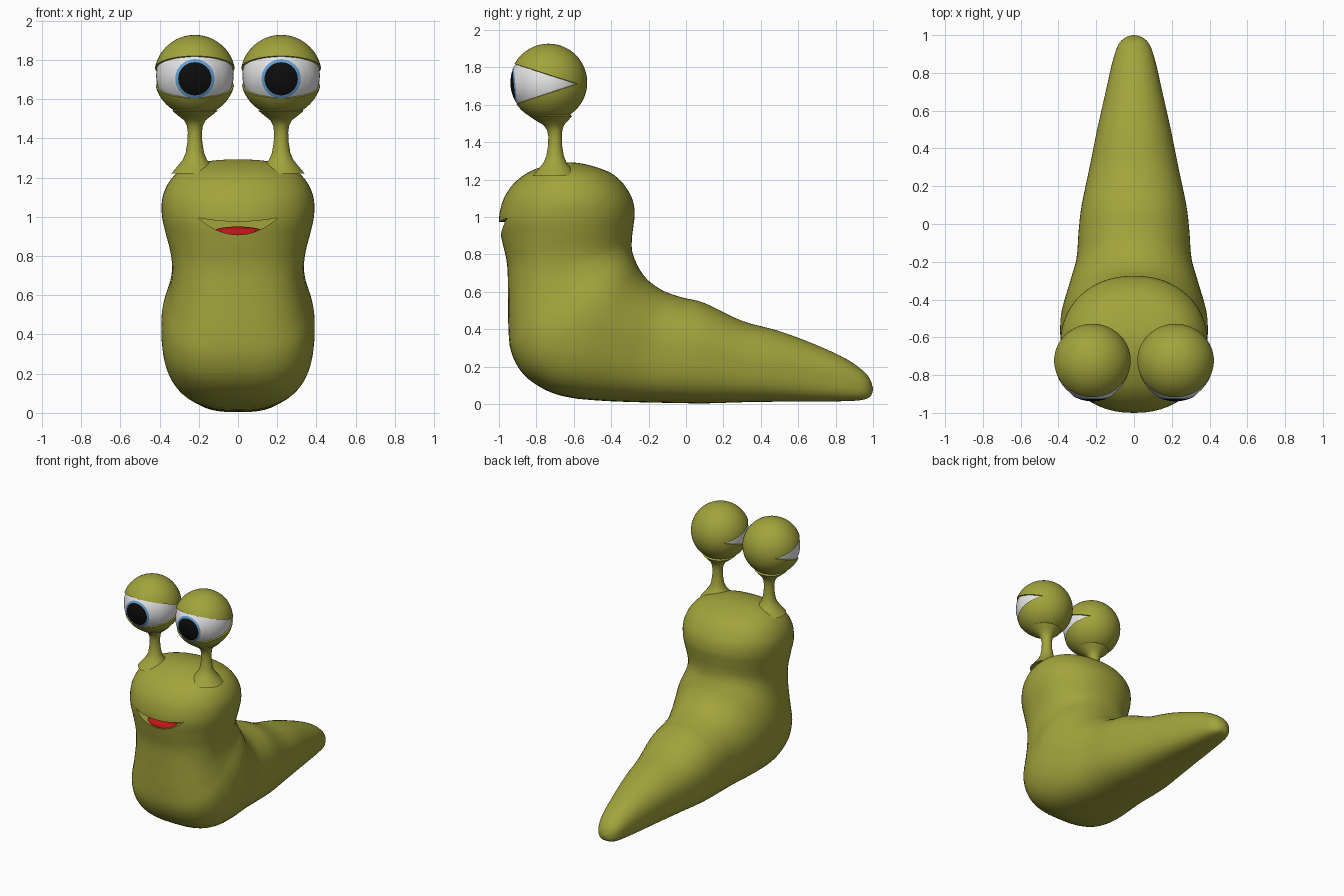
import bpy, bmesh, math
from mathutils import Vector, Matrix

if "Cube" in bpy.data.objects:
    bpy.data.objects.remove(bpy.data.objects["Cube"])


def material(name, rgb):
    m = bpy.data.materials.new(name)
    m.diffuse_color = (*rgb, 1)
    m.use_nodes = True
    m.node_tree.nodes["Principled BSDF"].inputs["Base Color"].default_value = m.diffuse_color
    return m


GREEN = material("olive_green", (0.36, 0.37, 0.045))
WHITE = material("eye_white", (0.8, 0.8, 0.8))
BLUE = material("iris_blue", (0.13, 0.36, 0.68))
BLACK = material("pupil_black", (0.004, 0.004, 0.004))
RED = material("tongue_red", (0.5, 0.008, 0.008))


def finish(bm, name, mats):
    bmesh.ops.recalc_face_normals(bm, faces=bm.faces)
    me = bpy.data.meshes.new(name)
    bm.to_mesh(me)
    bm.free()
    ob = bpy.data.objects.new(name, me)
    bpy.context.collection.objects.link(ob)
    for m in mats:
        me.materials.append(m)
    return ob


def activate(ob):
    bpy.ops.object.select_all(action='DESELECT')
    ob.select_set(True)
    bpy.context.view_layer.objects.active = ob


def smooth(ob):
    activate(ob)
    bpy.ops.object.shade_smooth_by_angle(angle=math.radians(40))


def loft(rings):
    """Skin a list of equal-length point rings and cap both ends."""
    bm = bmesh.new()
    vs = [[bm.verts.new(p) for p in r] for r in rings]
    n = len(vs[0])
    for a, b in zip(vs, vs[1:]):
        for i in range(n):
            j = (i + 1) % n
            bm.faces.new((a[i], a[j], b[j], b[i]))
    bm.faces.new(vs[0])
    bm.faces.new(vs[-1])
    return bm


def spow(v, e):
    return math.copysign(abs(v) ** (2 / e), v)


def catmull(p0, p1, p2, p3, t):
    return [0.5 * (2 * b + (c - a) * t + (2 * a - 5 * b + 4 * c - d) * t * t
                   + (3 * b - a - 3 * c + d) * t ** 3)
            for a, b, c, d in zip(p0, p1, p2, p3)]


# Body stations from tail tip to crown:
# belly/front point (y, z), back point (y, z), half width
STATIONS = [
    (1.0, .075, 1.0, .085, .006), (.985, .04, .985, .13, .05),
    (.94, .022, .95, .175, .085), (.85, .016, .86, .24, .115),
    (.7, .013, .7, .315, .15), (.5, .013, .5, .39, .195),
    (.3, .010, .3, .445, .235), (.1, .004, .1, .54, .277),
    (-.05, .006, -.02, .57, .293), (-.25, .01, -.12, .605, .305),
    (-.45, .018, -.2, .66, .342), (-.62, .035, -.245, .715, .372),
    (-.75, .075, -.268, .76, .388), (-.87, .16, -.28, .79, .39),
    (-.935, .28, -.287, .815, .374), (-.95, .42, -.29, .84, .351),
    (-.952, .6, -.29, .865, .336), (-.957, .75, -.288, .90, .345),
    (-.985, .88, -.28, .96, .37), (-1.0, .98, -.274, 1.02, .387),
    (-.985, 1.07, -.285, 1.09, .388), (-.955, 1.135, -.315, 1.15, .37),
    (-.91, 1.19, -.355, 1.2, .338), (-.85, 1.235, -.41, 1.24, .29),
    (-.77, 1.27, -.49, 1.27, .215), (-.70, 1.288, -.56, 1.287, .115),
    (-.64, 1.293, -.62, 1.293, .015)]


def body_ring(yo, zo, yi, zi, w, head, n=56):
    lo, hi = Vector((0, yo, zo)), Vector((0, yi, zi))
    mid, half = (lo + hi) / 2, (hi - lo) / 2
    ring = []
    for i in range(n):
        a = 2 * math.pi * i / n
        c, s = math.cos(a), math.sin(a)
        e = 2.15 if c > 0 else 2.9 - 0.7 * head    # flatter belly, rounder head
        ring.append(mid + half * spow(c, e) + Vector((w * spow(s, e), 0, 0)))
    return ring


rings, SUB = [], 4
last = len(STATIONS) - 1
for k in range(last):
    ctrl = [STATIONS[min(max(k + d, 0), last)] for d in (-1, 0, 1, 2)]
    for j in range(SUB):
        p = catmull(*ctrl, j / SUB)
        rings.append(body_ring(*p, min(max((k + j / SUB - 14) / 4, 0), 1)))
rings.append(body_ring(*STATIONS[-1], 1))
body = finish(loft(rings), "body", [GREEN])

# Mouth: crescent prism cut into the face
xs = [0.205 * i / 12 for i in range(-12, 13)]
outline = [(x, .975 + .02 * (x / .205) ** 2) for x in xs]
outline += [(x, .908 + .087 * (x / .205) ** 2) for x in xs[-2:0:-1]]
cutter = finish(loft([[(x, y, z) for x, z in outline] for y in (-1.1, -.88)]),
                "mouth_cutter", [GREEN])
cutter.hide_render = True
mod = body.modifiers.new("mouth", 'BOOLEAN')
mod.operation, mod.solver, mod.object = 'DIFFERENCE', 'EXACT', cutter
activate(body)
bpy.ops.object.modifier_apply(modifier=mod.name)
bpy.data.objects.remove(cutter)
smooth(body)

# Tongue lying on the mouth floor
bm = bmesh.new()
bmesh.ops.create_uvsphere(bm, u_segments=32, v_segments=16, radius=1,
                          matrix=Matrix.Translation((0, -.92, .914))
                          @ Matrix.Diagonal((.145, .06, .036, 1)))
smooth(finish(bm, "tongue", [RED]))


def circle(r, n=40):
    return [(r * math.cos(2 * math.pi * i / n), r * math.sin(2 * math.pi * i / n))
            for i in range(n)]


# Stalk profile: radius, height, y of centre
STALK = [(.12, 1.22, -.70), (.085, 1.262, -.70), (.062, 1.29, -.70),
         (.047, 1.325, -.70), (.038, 1.38, -.70), (.036, 1.43, -.70),
         (.041, 1.465, -.702), (.055, 1.492, -.707), (.085, 1.515, -.716),
         (.115, 1.54, -.724), (.08, 1.57, -.73)]
PUPIL, IRIS = math.asin(.085 / .204), math.asin(.1 / .204)

for side, label in ((-1, "right"), (1, "left")):
    x = 0.22 * side
    centre = Vector((x, -.735, 1.72))

    # Eye stalk
    smooth(finish(loft([[(x + a, y + b, z) for a, b in circle(r)]
                        for r, z, y in STALK]), label + "_eye_stalk", [GREEN]))

    # Eyeball with pupil and iris bands, looking slightly down
    angles = [.02, .15, .3, PUPIL, IRIS] + [IRIS + (3.12 - IRIS) * i / 18 for i in range(1, 19)]
    tilt = Matrix.Rotation(.09, 3, 'X')
    eye_rings = []
    for t in angles:
        r = .204 if t <= IRIS else .198
        eye_rings.append([centre + tilt @ Vector((a, -r * math.cos(t), b))
                          for a, b in circle(r * math.sin(t))])
    bm = loft(eye_rings)
    gaze = tilt @ Vector((0, -1, 0))
    for f in bm.faces:
        ang = (f.calc_center_median() - centre).angle(gaze)
        f.material_index = 2 if ang < PUPIL else 1 if ang < IRIS else 0
    smooth(finish(bm, label + "_eyeball", [WHITE, BLUE, BLACK]))

    # Eyelids: a shell with a wedge opened at the front
    bm = bmesh.new()
    bmesh.ops.create_uvsphere(bm, u_segments=48, v_segments=32, radius=.207,
                              matrix=Matrix.Translation(centre))
    hinge = Vector((x, -.58, 1.712))
    for slope in (.32, -.33):
        bmesh.ops.bisect_plane(bm, geom=bm.verts[:] + bm.edges[:] + bm.faces[:],
                               plane_co=hinge, plane_no=(0, slope, 1))
    opening = []
    for f in bm.faces:
        d = f.calc_center_median() - hinge
        if d.y < 0 and .33 * d.y < d.z < -.32 * d.y:
            opening.append(f)
    bmesh.ops.delete(bm, geom=opening, context='FACES')
    lids = finish(bm, label + "_eyelids", [GREEN])
    sol = lids.modifiers.new("thickness", 'SOLIDIFY')
    sol.thickness, sol.offset = .014, -1
    activate(lids)
    bpy.ops.object.modifier_apply(modifier=sol.name)
    smooth(lids)
